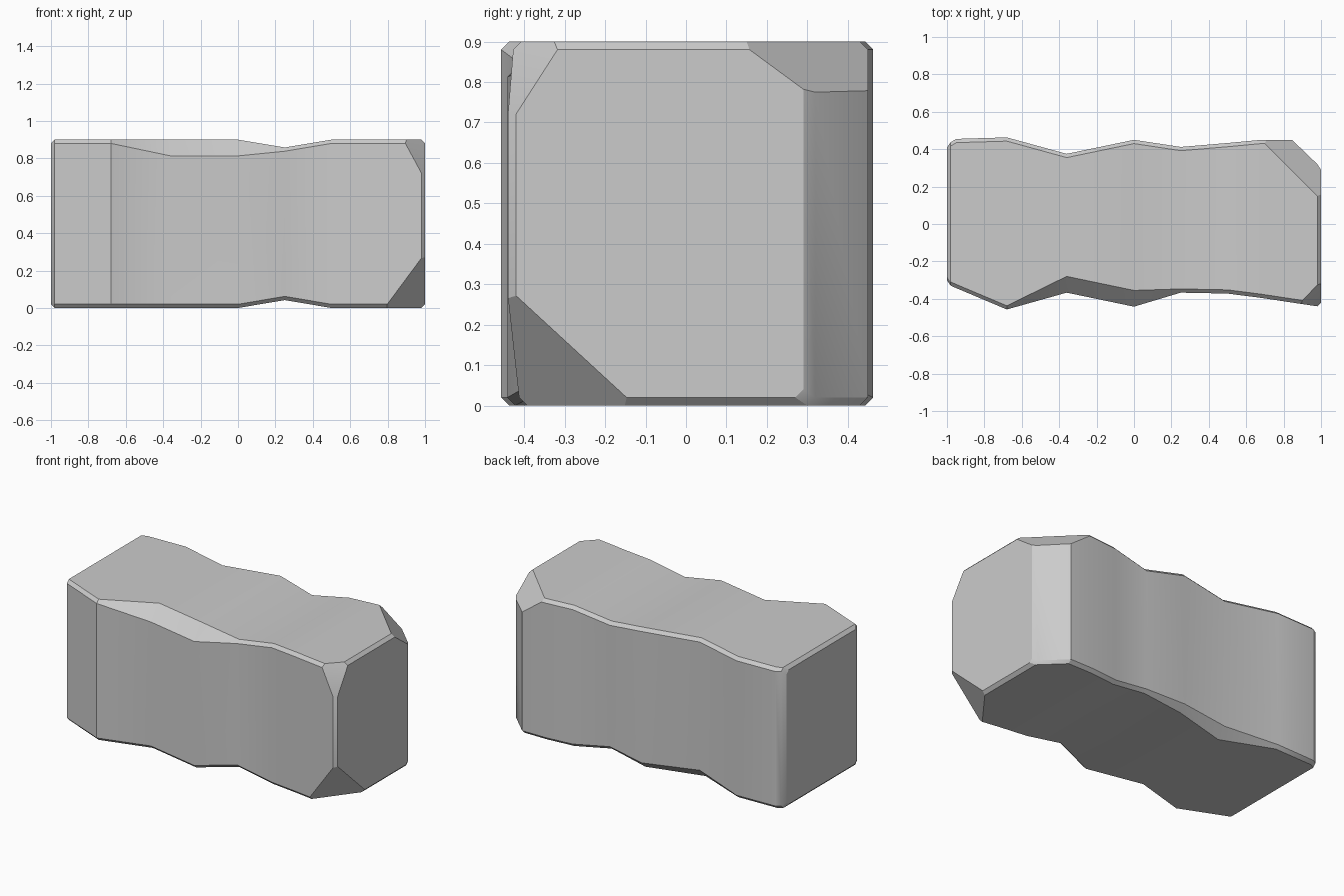
import bpy, bmesh
from mathutils import Vector

if "Cube" in bpy.data.objects:
    bpy.data.objects.remove(bpy.data.objects["Cube"])

B = 0.02  # general edge chamfer
# x, front y, back y, top/bottom dip, top-front chamfer, bottom-back chamfer
stations = [
    (-1.00, -0.30, 0.41, 0.02, B, B),
    (-0.98, -0.33, 0.437, 0, B, B),
    (-0.95, -0.343, 0.455, 0, B, B),
    (-0.68, -0.457, 0.463, 0, B, B),
    (-0.36, -0.367, 0.375, 0, 0.087, 0.06),
    (0.00, -0.442, 0.45, 0, 0.087, 0.04),
    (0.25, -0.367, 0.412, 0.042, B, B),
    (0.50, -0.372, 0.433, 0, B, B),
    (0.68, -0.395, 0.45, 0, B, B),
    (0.845, -0.42, 0.45, 0, B, B),
    (0.98, -0.44, 0.32, 0, B, B),
    (1.00, -0.42, 0.29, 0.02, B, B),
]

bm = bmesh.new()


def section(x, yf, yb, dip, ft, bb):
    z0, z1 = dip, 0.9 - dip
    pts = [(yf + B, z0), (yb - bb, z0), (yb, z0 + bb), (yb, z1 - B),
           (yb - B, z1), (yf + ft, z1), (yf, z1 - ft), (yf, z0 + B)]
    return [bm.verts.new((x, y, z)) for y, z in pts]


# wavy block lofted along x
rings = [section(*s) for s in stations]
for a, b in zip(rings, rings[1:]):
    for i in range(8):
        j = (i + 1) % 8
        bm.faces.new((a[i], a[j], b[j], b[i]))
bm.faces.new(rings[0])
bm.faces.new(rings[-1])
bmesh.ops.recalc_face_normals(bm, faces=bm.faces[:])

# chipped corners on the right end, each a plane through three points
chips = [
    [(0.68, 0.45, 0.9), (1, 0.13, 0.9), (1, 0.30, 0.775)],
    [(1, -0.44, 0.29), (1, -0.125, 0), (0.78, -0.415, 0)],
    [(1, -0.44, 0.69), (1, -0.305, 0.9), (0.88, -0.43, 0.9)],
]
for pts in chips:
    p, q, r = (Vector(v) for v in pts)
    n = (q - p).cross(r - p).normalized()
    if n.dot(Vector((0, 0, 0.45)) - p) > 0:
        n = -n
    cut = bmesh.ops.bisect_plane(bm, geom=bm.verts[:] + bm.edges[:] + bm.faces[:],
                                 plane_co=p, plane_no=n, clear_outer=True)
    edges = [e for e in cut["geom_cut"] if isinstance(e, bmesh.types.BMEdge)]
    bmesh.ops.holes_fill(bm, edges=edges, sides=0)
bmesh.ops.recalc_face_normals(bm, faces=bm.faces[:])

mesh = bpy.data.meshes.new("stone_block")
bm.to_mesh(mesh)
bm.free()
block = bpy.data.objects.new("stone_block", mesh)
bpy.context.collection.objects.link(block)
bpy.context.view_layer.objects.active = block
block.select_set(True)
bpy.ops.object.shade_smooth_by_angle(angle=0.5)
